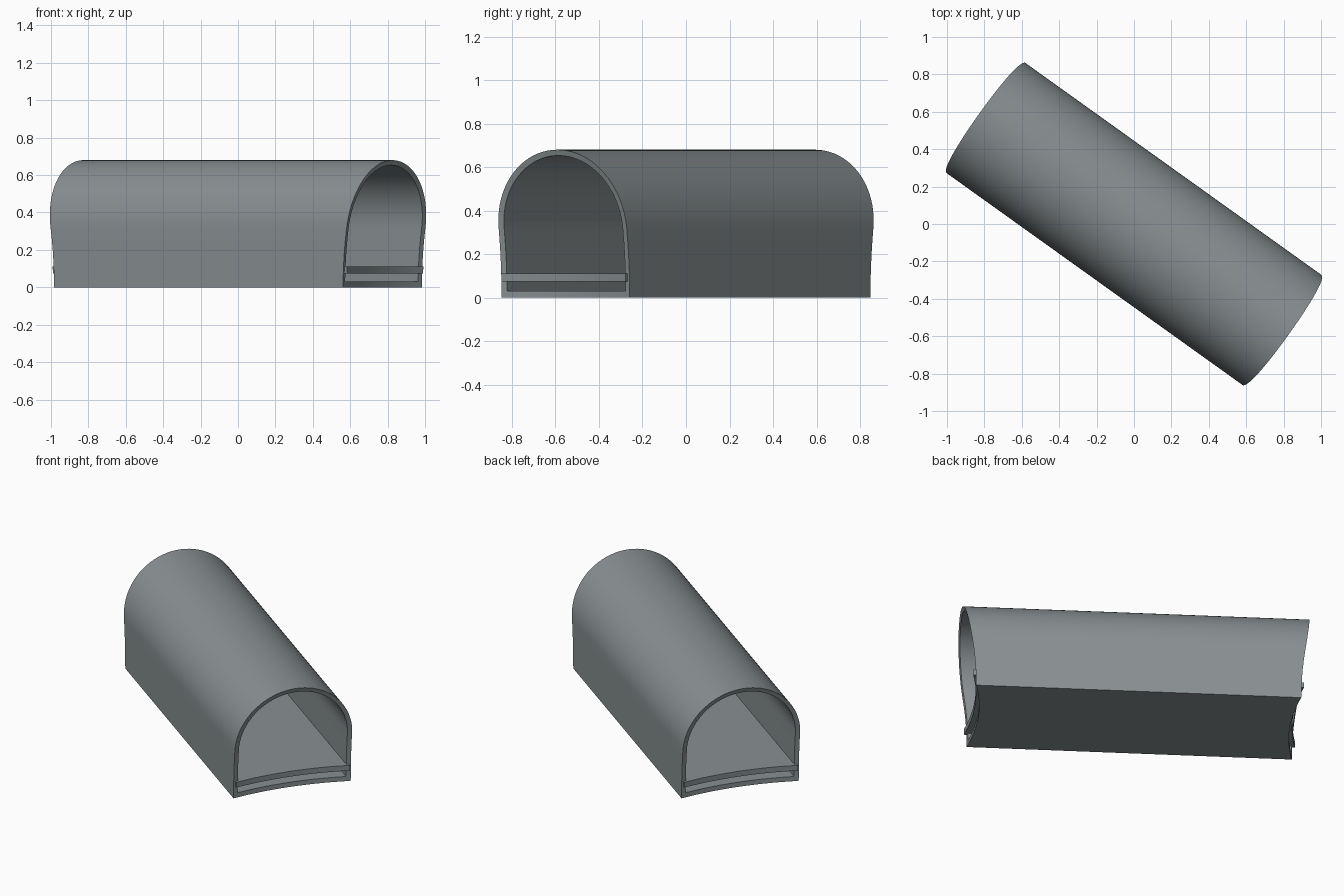
import bpy
import bmesh
from math import cos, sin, pi, radians

cube = bpy.data.objects.get("Cube")
if cube:
    bpy.data.objects.remove(cube, do_unlink=True)

HALF_WIDTH = 0.362
WALL = 0.027
SPRING = 0.318      # height where the arch begins
TURN = radians(-35.6)

concrete = bpy.data.materials.new("grey concrete")
concrete.use_nodes = True
colour = (0.25, 0.28, 0.29, 1)
concrete.diffuse_color = colour
concrete.node_tree.nodes["Principled BSDF"].inputs["Base Color"].default_value = colour


def end_reach(n, z):
    """Distance of the saddle-shaped end from the middle."""
    return 0.91 + 0.23 * z * z + 0.04 * (n / HALF_WIDTH) ** 2


def arch_profile(half, bottom, floor_steps=16, wall_steps=5, arch_steps=40):
    """Closed loop of (across, height): floor, wall, arch, wall."""
    pts = [(-half + 2 * half * i / floor_steps, bottom) for i in range(floor_steps)]
    rise = SPRING - bottom
    pts += [(half, bottom + rise * i / wall_steps) for i in range(wall_steps)]
    pts += [(half * cos(pi * i / arch_steps), SPRING + half * sin(pi * i / arch_steps))
            for i in range(arch_steps)]
    pts += [(-half, SPRING - rise * i / wall_steps) for i in range(wall_steps)]
    return pts


def add_loops(bm, profile, extra=0.0):
    """Vertices of the profile at both ends of the tunnel."""
    return [[bm.verts.new((s * (end_reach(n, z) + extra), n, z)) for n, z in profile]
            for s in (-1, 1)]


def bridge(bm, a, b):
    for i in range(len(a)):
        j = (i + 1) % len(a)
        bm.faces.new((a[i], a[j], b[j], b[i]))


def finish(bm, name):
    bmesh.ops.recalc_face_normals(bm, faces=bm.faces)
    mesh = bpy.data.meshes.new(name)
    bm.to_mesh(mesh)
    bm.free()
    mesh.materials.append(concrete)
    obj = bpy.data.objects.new(name, mesh)
    bpy.context.collection.objects.link(obj)
    obj.rotation_euler.z = TURN
    bpy.ops.object.select_all(action='DESELECT')
    obj.select_set(True)
    bpy.context.view_layer.objects.active = obj
    bpy.ops.object.shade_smooth_by_angle(angle=radians(30))


# Arched shell with a thin floor, open at both ends
bm = bmesh.new()
outer = add_loops(bm, arch_profile(HALF_WIDTH, 0))
inner = add_loops(bm, arch_profile(HALF_WIDTH - WALL, 0.03))
bridge(bm, *outer)
bridge(bm, *inner)
for rim_out, rim_in in zip(outer, inner):
    bridge(bm, rim_out, rim_in)
finish(bm, "tunnel_shell")

# Road deck above the floor, standing slightly out of both ends
bm = bmesh.new()
steps, half = 16, 0.35
across = [-half + 2 * half * i / steps for i in range(steps + 1)]
low = add_loops(bm, [(n, 0.075) for n in across], 0.018)
high = add_loops(bm, [(n, 0.11) for n in across], 0.018)
for i in range(steps):
    for a, b in ((low[0], low[1]), (high[0], high[1]), (low[0], high[0]), (low[1], high[1])):
        bm.faces.new((a[i], a[i + 1], b[i + 1], b[i]))
for i in (0, steps):
    bm.faces.new((low[0][i], low[1][i], high[1][i], high[0][i]))
finish(bm, "road_deck")
